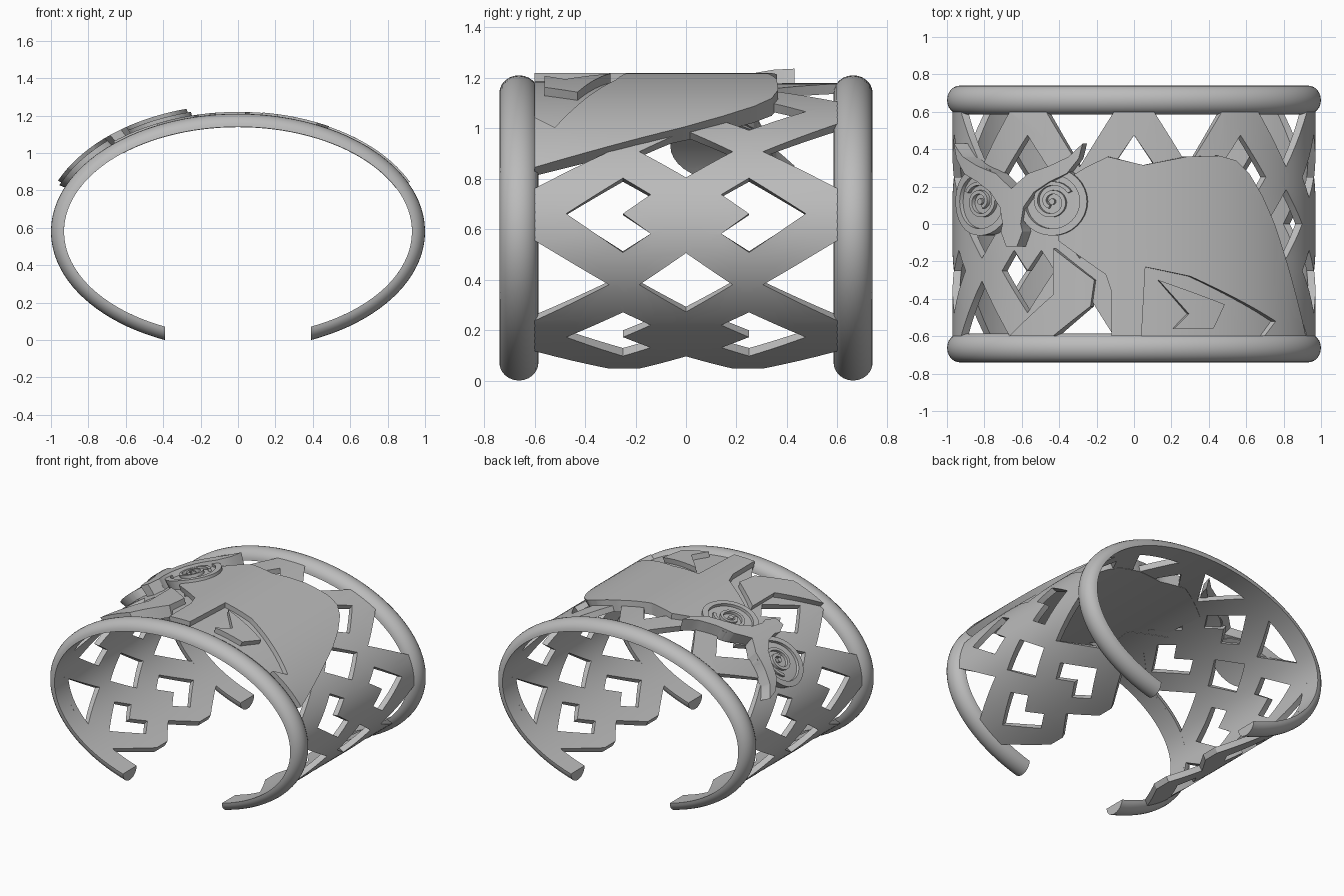
import bpy, bmesh, math
from mathutils import Vector
from mathutils.geometry import tessellate_polygon

if "Cube" in bpy.data.objects:
    bpy.data.objects.remove(bpy.data.objects["Cube"])

A, B, MID = 0.93, 0.56, 0.58      # inner ellipse of the cuff and its height
PITCH = 0.2925                    # half a lattice cell along the arc
END = 7 * PITCH

metal = bpy.data.materials.new("grey_metal")
metal.use_nodes = True
GREY = (0.5, 0.5, 0.5, 1)
metal.diffuse_color = GREY
metal.node_tree.nodes["Principled BSDF"].inputs["Base Color"].default_value = GREY


def wrap(t, y, h):
    """Angle from the top, depth and height above the inner face -> space."""
    return ((A + h) * math.sin(t), y, MID + (B + h) * math.cos(t))


def arc(s):
    """Arc length from the top -> angle."""
    t, n = 0.0, 150
    for _ in range(n):
        t += s / n / math.hypot(0.97 * math.cos(t), 0.6 * math.sin(t))
    return t


def by_arc(points):
    return [(arc(s), y) for s, y in points]


def by_x(points):
    return [(math.asin(x), y) for x, y in points]


def finish(name, bm):
    bmesh.ops.recalc_face_normals(bm, faces=bm.faces)
    mesh = bpy.data.meshes.new(name)
    bm.to_mesh(mesh)
    bm.free()
    mesh.materials.append(metal)
    ob = bpy.data.objects.new(name, mesh)
    bpy.context.scene.collection.objects.link(ob)
    bpy.ops.object.select_all(action='DESELECT')
    ob.select_set(True)
    bpy.context.view_layer.objects.active = ob
    bpy.ops.object.shade_smooth_by_angle(angle=math.radians(30))


def plate(name, outline, low, high, holes=()):
    """Flat outline with holes, sliced, bent round the cuff and thickened."""
    loops = [[Vector((t, y, 0)) for t, y in loop] for loop in (outline, *holes)]
    flat = bmesh.new()
    verts = [flat.verts.new(p) for loop in loops for p in loop]
    for tri in tessellate_polygon(loops):
        flat.faces.new([verts[i] for i in tri])
    bmesh.ops.recalc_face_normals(flat, faces=flat.faces)
    step = math.radians(3)
    ts = [t for t, _ in outline]
    for k in range(math.ceil(min(ts) / step), math.floor(max(ts) / step) + 1):
        bmesh.ops.bisect_plane(flat, geom=flat.verts[:] + flat.edges[:] + flat.faces[:],
                               plane_co=(k * step, 0, 0), plane_no=(1, 0, 0))
    bm = bmesh.new()
    down = {v: bm.verts.new(wrap(v.co.x, v.co.y, low)) for v in flat.verts}
    up = {v: bm.verts.new(wrap(v.co.x, v.co.y, high)) for v in flat.verts}
    for f in flat.faces:
        bm.faces.new([up[v] for v in f.verts])
        bm.faces.new([down[v] for v in reversed(f.verts)])
    for e in flat.edges:
        if len(e.link_faces) == 1:
            a, b = e.verts
            bm.faces.new((down[a], down[b], up[b], up[a]))
    flat.free()
    finish(name, bm)


# Half-round rims along both edges
def rim(name, y0):
    bm = bmesh.new()
    rows, n, m = [], 96, 12
    for i in range(n + 1):
        row = []
        for j in range(m + 1):
            p = math.pi * j / m
            h = 0.07 * math.sin(p)
            last = math.pi - math.asin(0.39 / (A + h))
            row.append(bm.verts.new(wrap(last * (2 * i / n - 1), y0 + 0.0775 * math.cos(p), h)))
        rows.append(row)
    for r, q in zip(rows, rows[1:]):
        for j in range(m + 1):
            k = (j + 1) % (m + 1)
            bm.faces.new((r[j], r[k], q[k], q[j]))
    bm.faces.new(rows[0])
    bm.faces.new(rows[-1])
    finish(name, bm)


rim("front_rim", -0.6625)
rim("back_rim", 0.6625)

# Lattice band: notched diamonds alternate with plain diamonds and edge triangles
holes = []
for k in range(-6, 7):
    c = k * PITCH
    if k % 2:
        holes.append([(c - 0.135, 0), (c, -0.185), (c + 0.135, 0), (c, 0.185)])
    for m in (-1, 1):
        if k % 2:
            holes.append([(c - 0.185, m * 0.6), (c, m * 0.305), (c + 0.185, m * 0.6)])
        else:
            holes.append([(c, m * 0.475), (c + 0.155, m * 0.25), (c + 0.08, m * 0.14),
                          (c, m * 0.25), (c - 0.08, m * 0.14), (c - 0.155, m * 0.25)])
edge = [(END - 0.2, -0.63), (END, -0.305), (END, -0.185), (END - 0.135, 0),
        (END, 0.185), (END, 0.305), (END - 0.2, 0.63)]
outline = edge + [(-s, y) for s, y in reversed(edge)]
plate("lattice_band", by_arc(outline), 0, 0.04, [by_arc(h) for h in holes])

# Bird body with a wing recess open towards the front rim
recess = [(0.04, -0.6), (0.06, -0.23), (0.3, -0.28), (0.75, -0.52), (0.69, -0.6)]
body = [(-0.12, -0.6), (-0.12, -0.36), (-0.15, -0.27), (-0.4, -0.09), (-0.42, 0.2), (-0.26, 0.3),
        (-0.14, 0.36), (0.05, 0.315), (0.28, 0.36), (0.45, 0.365), (0.54, 0.34), (0.61, 0.27),
        (0.68, 0.15), (0.745, 0), (0.91, -0.6)]
plate("body", by_x(body + recess[::-1]), -0.002, 0.08)
plate("wing_floor", by_x(recess), -0.002, 0.045)
plate("wing_feather", by_x([(0.13, -0.3), (0.48, -0.43), (0.42, -0.56), (0.21, -0.56),
                            (0.29, -0.48)]), 0.03, 0.082)

# Pointed side wing beside the body
plate("side_wing", by_x([(-0.43, -0.13), (-0.21, -0.3), (-0.23, -0.44), (-0.43, -0.6),
                         (-0.66, -0.6), (-0.43, -0.38)]), -0.002, 0.08)

# Face: ear tufts running down into the beak
FACE = -0.625
half = [(0.09, 0.27), (0.2, 0.31), (0.3, 0.36), (0.37, 0.43), (0.35, 0.35), (0.29, 0.27),
        (0.2, 0.225), (0.12, 0.17), (0.065, 0.09), (0.05, 0.0), (0.06, -0.04), (0.03, -0.12)]
brow = [(0, 0.19)] + half + [(-u, y) for u, y in reversed(half)]
plate("brow_and_beak", by_arc([(FACE + u, y) for u, y in brow]), 0.03, 0.12)


# Eyes: disc, raised rim, spiral and pupil
def circle(s, y, r, n=32):
    return by_arc([(s + r * math.cos(i * math.tau / n), y + r * math.sin(i * math.tau / n))
                   for i in range(n)])


def spiral(s, y, side):
    inner, outer = [], []
    for i in range(41):
        p = i / 40
        a = 0.5 + p * 1.6 * math.tau
        for line, w in ((inner, -0.01), (outer, 0.01)):
            r = 0.105 - 0.075 * p + w
            line.append((s + side * r * math.cos(a), y + r * math.sin(a)))
    return by_arc(inner + outer[::-1])


for side, label in ((1, "left"), (-1, "right")):
    s, y = FACE + side * 0.205, 0.12
    plate(label + "_eye_disc", circle(s, y, 0.178), 0.02, 0.08)
    plate(label + "_eye_rim", circle(s, y, 0.182), 0.02, 0.1, [circle(s, y, 0.145)])
    plate(label + "_eye_spiral", spiral(s, y, side), 0.07, 0.1)
    plate(label + "_pupil", circle(s, y, 0.016, 12), 0.07, 0.1)
